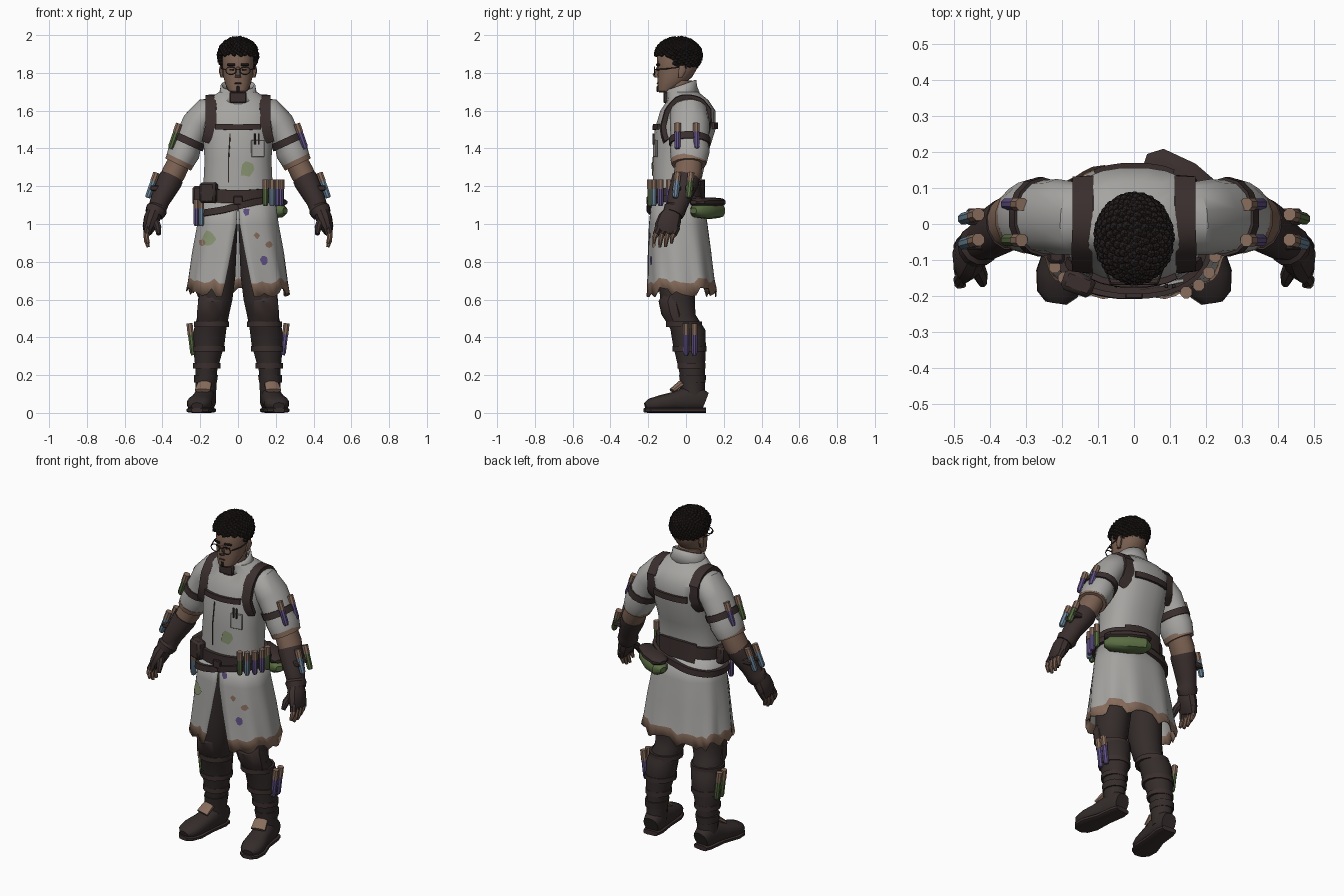
import bpy, bmesh, math, random
from mathutils import Vector, Matrix
from mathutils.bvhtree import BVHTree

random.seed(4)
if "Cube" in bpy.data.objects:
    bpy.data.objects.remove(bpy.data.objects["Cube"])

X, Y, Z = Vector((1, 0, 0)), Vector((0, 1, 0)), Vector((0, 0, 1))
MATS, PARTS = {}, []
COLOURS = {"coat cloth": (.38, .375, .36), "leather": (.042, .028, .027), "boot": (.034, .025, .024),
           "hair": (.018, .013, .012), "skin": (.2, .12, .085), "rust stain": (.25, .155, .11),
           "green": (.10, .15, .055), "purple": (.12, .085, .24), "blue glass": (.15, .24, .33),
           "green stain": (.25, .30, .17)}
for key, rgb in COLOURS.items():
    m = MATS[key] = bpy.data.materials.new(key)
    m.use_nodes = True
    m.diffuse_color = (*rgb, 1)
    m.node_tree.nodes["Principled BSDF"].inputs["Base Color"].default_value = (*rgb, 1)


def finish(name, bm, *mats):
    bmesh.ops.recalc_face_normals(bm, faces=bm.faces)
    me = bpy.data.meshes.new(name)
    bm.to_mesh(me)
    bm.free()
    ob = bpy.data.objects.new(name, me)
    bpy.context.scene.collection.objects.link(ob)
    for key in mats:
        me.materials.append(MATS[key])
    PARTS.append(ob)
    return ob


def curve_pt(a, p):
    c, s = math.cos(a), math.sin(a)
    return math.copysign(abs(c) ** (2 / p), c), math.copysign(abs(s) ** (2 / p), s)


def tube(name, pts, mat, sides=12, ref=Y, axis=None, p=2.0, caps=True):
    """Loft rings of (x, y, z, radius a, radius b) along a path."""
    bm, rings = bmesh.new(), []
    for i, q in enumerate(pts):
        here = Vector(q[:3])
        t = axis or Vector(pts[min(i + 1, len(pts) - 1)][:3]) - Vector(pts[max(i - 1, 0)][:3])
        a = ref.cross(t).normalized()
        b = t.cross(a).normalized()
        ring = []
        for k in range(sides):
            u, v = curve_pt(math.tau * (k + .5) / sides, p)
            ring.append(bm.verts.new(here + a * u * q[3] + b * v * q[4]))
        rings.append(ring)
    for r0, r1 in zip(rings, rings[1:]):
        for k in range(sides):
            j = (k + 1) % sides
            bm.faces.new((r0[k], r0[j], r1[j], r1[k]))
    if caps:
        bm.faces.new(rings[0])
        bm.faces.new(rings[-1])
    return finish(name, bm, mat)


def box(name, loc, size, mat, turn=0.0):
    bm = bmesh.new()
    bmesh.ops.create_cube(bm, size=1, matrix=Matrix.Translation(loc) @ Matrix.Rotation(turn, 4, "Z")
                          @ Matrix.Diagonal((*size, 1)))
    ob = finish(name, bm, mat)
    bev = ob.modifiers.new("bevel", "BEVEL")
    bev.width, bev.segments = min(size) * .2, 1


def vial(name, loc, way, mat, length=.12, r=.014):
    c, d = Vector(loc), Vector(way).normalized()
    ring = lambda f, rad: (*(c + d * length * f), rad, rad)
    tube(name + "_vial", [ring(-.5, r * .7), ring(-.42, r), ring(.15, r)], mat, 8)
    tube(name + "_vial_cap", [ring(.15, r * 1.1), ring(.5, r * 1.1)], "rust stain", 8)


# Coat body, with a shoulder line that closes at the neck
torso = tube("coat_body", [(0, -.045, 1.07, .195, .135), (0, -.05, 1.2, .185, .125), (0, -.035, 1.34, .178, .142),
             (0, -.005, 1.5, .19, .162), (0, .01, 1.6, .195, .147), (0, .01, 1.655, .165, .11),
             (0, -.02, 1.7, .10, .085)], "coat cloth", 24, axis=Z, p=2.4)

# Coat skirt, split at the front, with a ragged stained hem
bm, N, rows = bmesh.new(), 48, []
hem = [random.uniform(-.03, .03) for _ in range(N + 1)]
hem[0] = hem[1] = hem[N] = hem[N - 1] = -.025
for z, rx, ry, cy, gap in [(1.14, .197, .137, -.045, 0), (1.0, .215, .155, -.04, .02), (.85, .24, .168, -.032, .1),
                           (.7, .258, .178, -.026, .2), (.64, .268, .186, -.022, .25)]:
    f = (1.14 - z) * 2
    row = []
    for i in range(N + 1):
        u, v = curve_pt(-math.pi / 2 + gap + (math.tau - 2 * gap) * i / N, 2.4)
        w = 1 + .03 * f * math.cos(i * math.tau * 9 / N)
        dz = hem[i] * (1 if z < .65 else .6 if z < .75 else 0)
        row.append(bm.verts.new((u * rx * w, cy + v * ry * w, z + dz)))
    rows.append(row)
for j, (r0, r1) in enumerate(zip(rows, rows[1:])):
    for i in range(N):
        bm.faces.new((r0[i], r0[i + 1], r1[i + 1], r1[i])).material_index = int(j == 3)
skirt = finish("coat_skirt", bm, "coat cloth", "rust stain")
skirt.modifiers.new("cloth", "SOLIDIFY").thickness = .006

# Collar, neck, shirt front
tube("collar", [(0, -.02, 1.66, .115, .10), (0, -.025, 1.70, .098, .09), (0, -.028, 1.735, .092, .088)],
     "coat cloth", 20, axis=Vector((0, -.35, 1)), caps=False).modifiers.new("cloth", "SOLIDIFY").thickness = .01
tube("neck", [(0, -.02, 1.6, .07, .07), (0, -.035, 1.76, .065, .068)], "skin", axis=Z)
box("shirt_front", (0, -.105, 1.67), (.09, .03, .06), "leather")

# Arms, gauntlets and hands
sleeves = []
for s, side in ((1, "left"), (-1, "right")):
    at = lambda pts: [(s * q[0], *q[1:]) for q in pts]
    sleeves.append(tube(side + "_sleeve", at([(.10, .01, 1.62, .05, .08), (.155, .015, 1.595, .082, .1),
                   (.215, .02, 1.53, .085, .105), (.27, .02, 1.42, .08, .10), (.285, .02, 1.385, .088, .105),
                   (.31, .015, 1.33, .078, .095)]), "coat cloth", 14))
    tube(side + "_sleeve_cuff", at([(.305, .015, 1.34, .08, .097), (.317, .015, 1.315, .077, .092)]), "rust stain", 14)
    tube(side + "_forearm", at([(.29, .02, 1.37, .06, .07), (.34, .01, 1.27, .065, .075), (.39, -.02, 1.17, .05, .06)]), "skin")
    tube(side + "_gauntlet", at([(.352, .0, 1.245, .066, .075), (.362, -.005, 1.225, .068, .075), (.41, -.04, 1.13, .054, .062),
         (.425, -.05, 1.09, .05, .055), (.432, -.06, 1.075, .058, .06), (.445, -.07, 1.05, .05, .055)]), "leather")
    tube(side + "_glove", at([(.44, -.065, 1.07, .04, .045), (.455, -.085, 1.03, .045, .062), (.47, -.1, .985, .036, .066),
         (.478, -.11, .955, .022, .06)]), "leather", 10)
    for k in range(4):
        y, drop = -.155 + .031 * k, (.02, 0, .002, .02)[k]
        tube(side + "_finger", at([(.472, y + .015, .985, .018, .017), (.485, y - .005, .94, .016, .015),
             (.485, y - .012, .91 + drop, .014, .013), (.475, y - .015, .878 + drop, .009, .008)]), "skin", 8)
        tube(side + "_glove_finger", at([(.472, y + .015, .985, .021, .019), (.484, y - .003, .945, .019, .018)]), "leather", 8)
    tube(side + "_thumb", at([(.445, -.1, 1.03, .024, .024), (.425, -.145, .985, .02, .02), (.42, -.165, .945, .012, .012)]), "leather", 8)
    # Vials strapped to the arms
    tube(side + "_arm_band", at([(.252, .02, 1.455, .09, .11), (.268, .02, 1.42, .09, .11)]), "leather", 14)
    for y, mat in ((-.045, "green" if s < 0 else "purple"), (.055, "purple")):
        vial(side + "_upper_arm", (s * .335, y, 1.465), (-s * .35, 0, 1), mat, .14, .017)
    for y, mat in ((-.05, "blue glass"), (.02, "green" if s > 0 else "blue glass")):
        vial(side + "_forearm", (s * .455, y, 1.205), (-s * .35, .1, 1), mat, .14, .017)
        box(side + "_vial_loop", (s * .435, y, 1.19), (.06, .045, .03), "leather")

    # Trousers, boots and straps
    tube(side + "_leg", at([(.09, -.035, 1.0, .09, .11), (.11, -.045, .72, .098, .1), (.12, -.045, .6, .093, .092),
         (.13, -.035, .52, .085, .085), (.148, .01, .44, .088, .092), (.155, .018, .36, .085, .087),
         (.168, .032, .22, .058, .068), (.172, .038, .06, .056, .062)]), "boot", 14, axis=Z)
    tube(side + "_knee_pad", at([(.13, -.06, .64, .07, .06), (.135, -.075, .59, .08, .07),
         (.142, -.06, .52, .08, .07), (.15, -.04, .46, .06, .05)]), "leather", 10, axis=Z)
    for z, x, y, r in ((.47, .14, -.01, .096), (.34, .157, .018, .09), (.25, .165, .028, .074)):
        tube(side + "_leg_strap", at([(x, y, z + .014, r, r), (x, y, z - .014, r, r)]), "leather", 14, axis=Z)
    tube(side + "_boot_cuff", at([(.17, .035, .2, .066, .074), (.172, .036, .16, .062, .07)]), "boot", 12, axis=Z)
    tube(side + "_boot", at([(.168, .1, .06, .045, .05), (.17, .07, .072, .055, .066), (.178, .0, .072, .055, .066),
         (.19, -.07, .06, .06, .05), (.205, -.14, .05, .067, .042), (.213, -.19, .042, .057, .034),
         (.216, -.215, .035, .03, .02)]), "boot", 14, ref=Z, p=2.4)
    tube(side + "_sole", at([(.168, .103, .014, .045, .014), (.172, .06, .014, .056, .014), (.185, -.04, .014, .054, .014),
         (.204, -.14, .014, .07, .014), (.213, -.195, .014, .058, .014), (.217, -.22, .014, .03, .012)]), "leather", 12, ref=Z, p=4)
    tube(side + "_boot_tongue", at([(.176, -.025, .155, .04, .018), (.188, -.075, .118, .045, .012)]), "rust stain", 8, ref=Z)
    for y, mat in ((0, "green" if s < 0 else "purple"), (.045, "purple" if s > 0 else "green")):
        vial(side + "_calf", (s * .247, y, .39), (s * .12, 0, 1), mat, .17, .016)

# Surface used for fitting straps and painted spots
verts, faces = [], []
for ob in (torso, skirt, *sleeves):
    base = len(verts)
    verts += [v.co.copy() for v in ob.data.vertices]
    faces += [[base + i for i in f.vertices] for f in ob.data.polygons]
TREE = BVHTree.FromPolygons(verts, faces)


def strap(name, pts, centre, width, mat="leather", closed=False, thick=.014):
    """Flat band laid on the coat, cast inward toward a centre line or point."""
    pts = [Vector(q) for q in pts]
    ends = pts + pts[:1] if closed else pts
    path = [a.lerp(b, k / 4) for a, b in zip(ends, ends[1:]) for k in range(4)] + ([] if closed else [pts[-1]])
    laid = []
    for q in path:
        c = Vector((0, -.045, q.z)) if centre is None else Vector(centre)
        d = (q - c).normalized()
        hit = TREE.ray_cast(c + d * .5, -d)[0] or q
        laid.append((hit, d))
    bm, rings, n = bmesh.new(), [], len(laid)
    for i, (q, d) in enumerate(laid):
        nxt, prv = (laid[(i + 1) % n][0], laid[i - 1][0]) if closed else (laid[min(i + 1, n - 1)][0], laid[max(i - 1, 0)][0])
        w = (nxt - prv).cross(d).normalized() * width / 2
        rings.append([bm.verts.new(q + w * a + d * b) for a, b in ((-1, -.012), (1, -.012), (1, thick), (-1, thick))])
    for i in range(n if closed else n - 1):
        for k in range(4):
            r0, r1 = rings[i], rings[(i + 1) % n]
            bm.faces.new((r0[k], r0[(k + 1) % 4], r1[(k + 1) % 4], r1[k]))
    if not closed:
        bm.faces.new(rings[0])
        bm.faces.new(rings[-1])
    return finish(name, bm, mat)


# Shoulder harness
for s, side in ((1, "left"), (-1, "right")):
    loop = [(.19, -.2, 1.38), (.17, -.22, 1.46), (.15, -.22, 1.54), (.15, -.14, 1.68), (.145, 0, 1.74), (.145, .12, 1.7),
            (.145, .22, 1.58), (.165, .22, 1.48), (.2, .16, 1.4)]
    strap(side + "_harness", [(s * q[0], *q[1:]) for q in loop], (s * .13, 0, 1.5), .058)
strap("chest_strap", [(-.16, -.25, 1.52), (0, -.25, 1.515), (.16, -.25, 1.52)], (0, .15, 1.5), .03)
strap("back_strap", [(-.15, .25, 1.52), (0, .25, 1.52), (.15, .25, 1.52)], (0, -.15, 1.52), .035)

# Belts
circle = [(math.cos(math.tau * k / 12) * .3, math.sin(math.tau * k / 12) * .3 - .045) for k in range(12)]
strap("waist_belt", [(x, y, 1.165 + y * .06) for x, y in circle], None, .07, closed=True, thick=.018)
strap("slung_belt", [(x, y, 1.095 + x * .14) for x, y in circle], None, .035, closed=True, thick=.022)
strap("back_support", [(.2, .16, 1.17), (.1, .25, 1.18), (-.1, .25, 1.18), (-.2, .16, 1.17)], None, .11, thick=.024)
box("buckle", (0, -.198, 1.125), (.05, .02, .045), "leather")
box("front_pouch", (-.155, -.165, 1.165), (.09, .06, .11), "leather", -.35)
box("side_pouch", (-.215, -.06, 1.15), (.05, .1, .1), "leather")
for x, y, z, mat in ((-.22, -.12, 1.06, "purple"), (-.195, -.15, 1.06, "blue glass"), (.145, -.19, 1.165, "green"), (.18, -.17, 1.165, "blue glass"),
                     (.208, -.135, 1.165, "purple"), (.225, -.09, 1.165, "purple"), (.23, -.045, 1.165, "green")):
    vial("belt", (x, y, z), Z, mat, .14, .016)

# Slung pouch behind the left hip
hip = [(.25, .04, .4), (.225, .06, .9), (.14, .12, 1.1), (.06, .165, .95), (.03, .175, .4)]
tube("hip_pouch", [(x, y, 1.07, .05 * f, .04 * f) for x, y, f in hip], "green", 12, ref=Z, p=2.6)
tube("hip_pouch_flap", [(x, y, 1.115, .053 * f, .024 * f) for x, y, f in hip], "leather", 12, ref=Z, p=2.6)


def spot(name, x, z, r, mat):
    bm, ring = bmesh.new(), []
    for k in range(11):
        a, q = math.tau * k / 10, r * random.uniform(.65, 1.1) if k else 0
        px, pz = x + q * math.cos(a) * .8, z + q * math.sin(a)
        hit = TREE.ray_cast(Vector((px, -1, pz)), Y)[0]
        if hit and hit.y < 0:
            ring.append(bm.verts.new(hit - Y * .006))
    for a, b in zip(ring[1:], ring[2:] + ring[1:2]):
        bm.faces.new((ring[0], a, b))
    finish(name, bm, mat)


# Paint spots, pocket and seam
for x, z, r, mat in ((.05, 1.29, .05, "green stain"), (-.155, .92, .05, "green stain"), (.135, .81, .028, "purple"),
                     (.045, 1.065, .022, "purple"), (.165, .89, .025, "rust stain"), (-.19, .9, .025, "rust stain"), (.1, .94, .02, "rust stain")):
    spot("coat_spot", x, z, r, mat)
box("chest_pocket", (.105, -.163, 1.4), (.07, .012, .09), "coat cloth", .2)
for x in (.09, .11):
    box("pocket_pen", (x, -.172, 1.45), (.01, .012, .06), "leather")
strap("coat_seam", [(-.07, -.25, 1.48), (-.08, -.25, 1.35), (-.08, -.25, 1.22)], None, .006, "boot", thick=.003)

# Head
tube("head", [(0, -.115, 1.695, .03, .025), (0, -.105, 1.705, .05, .045), (0, -.08, 1.74, .068, .072), (0, -.058, 1.78, .078, .092),
     (0, -.045, 1.83, .083, .108), (0, -.042, 1.89, .084, .112), (0, -.04, 1.95, .06, .085)], "skin", 18, axis=Z, p=2.2)
tube("nose", [(0, -.145, 1.835, .009, .008), (0, -.158, 1.79, .015, .02), (0, -.152, 1.775, .017, .015)], "skin", 8, axis=Z)
box("mouth", (0, -.152, 1.745), (.036, .006, .006), "boot")
box("chin_beard", (0, -.151, 1.715), (.014, .008, .03), "hair")
for s, side in ((1, "left"), (-1, "right")):
    box(side + "_brow", (s * .036, -.148, 1.843), (.042, .012, .011), "hair", s * .25)
    box(side + "_eye", (s * .034, -.146, 1.817), (.024, .008, .009), "hair", s * .3)
    tube(side + "_ear", [(s * .083, -.03, 1.775, .01, .012), (s * .09, -.02, 1.81, .013, .022), (s * .088, -.02, 1.84, .008, .014)], "skin", 8, axis=Z)
    rim = [(s * .037 + math.cos(a) * .028, -.166, 1.812 + math.sin(a) * .021, .003, .003)
           for a in (math.tau * k / 14 for k in range(15))]
    tube(side + "_lens_rim", rim, "leather", 5)
    tube(side + "_glasses_arm", [(s * .065, -.166, 1.818, .003, .003), (s * .088, -.1, 1.822, .003, .003), (s * .09, -.03, 1.83, .003, .003)], "leather", 5, ref=Z)
box("glasses_bridge", (0, -.167, 1.818), (.02, .006, .006), "leather")

# Curly hair, a cap covered in small lumps
bm = bmesh.new()
bmesh.ops.create_icosphere(bm, subdivisions=3, radius=1, matrix=Matrix.Translation((0, -.035, 1.915)) @ Matrix.Diagonal((.094, .112, .068, 1)))
for k in range(420):
    h = 1 - 2 * (k + .5) / 420
    a = k * 2.39996
    w = math.sqrt(1 - h * h)
    q = Vector((math.cos(a) * w * .101, -.04 + math.sin(a) * w * .119, 1.892 + h * .093))
    front = max(0, min(1, (.0 - q.y) / .1))
    if q.z > 1.785 + .11 * front and h > -.93:
        r = random.uniform(.011, .0155)
        bmesh.ops.create_icosphere(bm, subdivisions=1, radius=r, matrix=Matrix.Translation(q) @ Matrix.Diagonal((1, 1, random.uniform(.8, 1.0), 1)))
finish("curly_hair", bm, "hair")

for ob in PARTS:
    ob.select_set(True)
bpy.context.view_layer.objects.active = PARTS[0]
bpy.ops.object.shade_smooth_by_angle(angle=math.radians(35))
